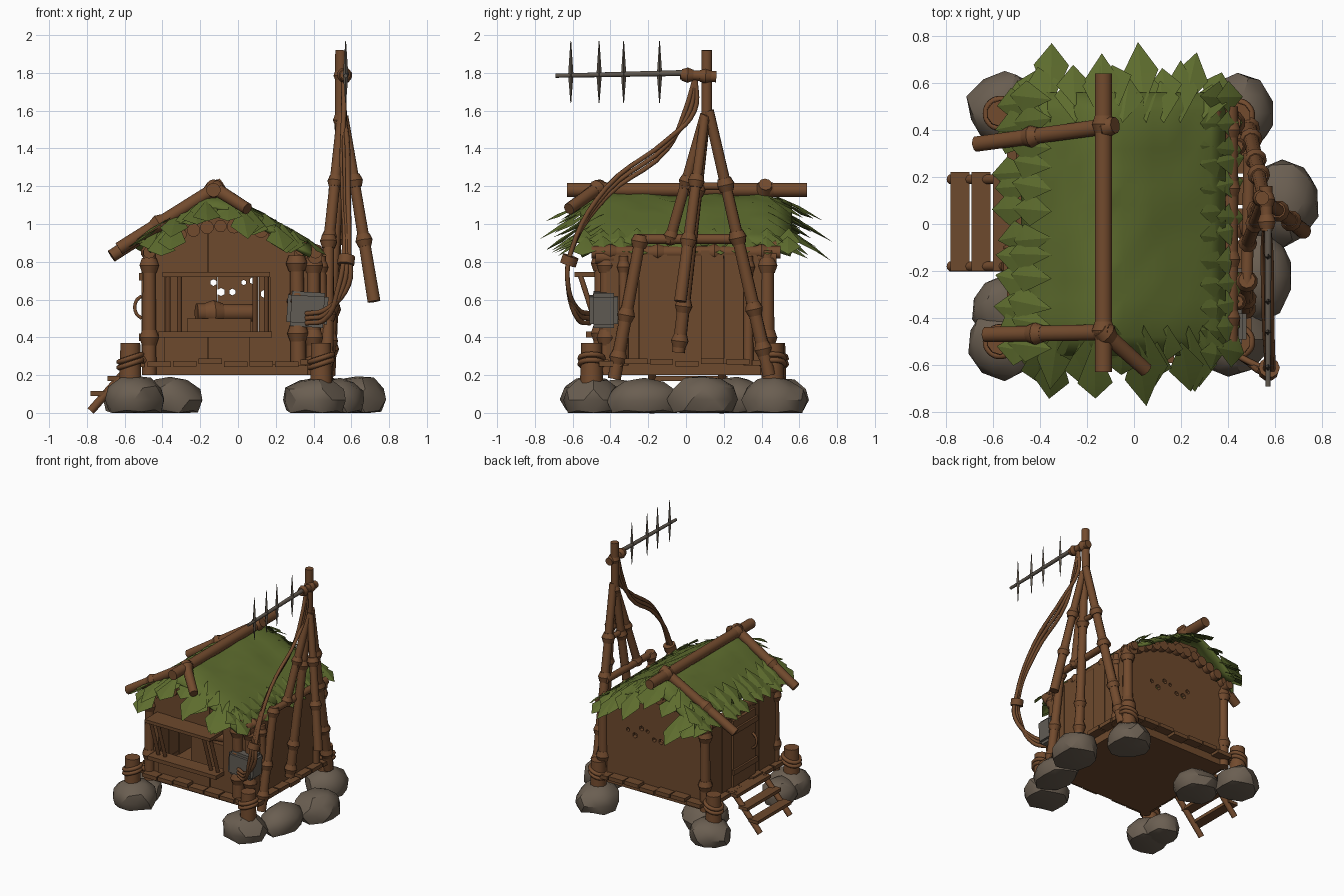
import bpy, bmesh, math, random
from mathutils import Vector, Matrix

random.seed(4)
rnd = random.uniform
if "Cube" in bpy.data.objects:
    bpy.data.objects.remove(bpy.data.objects["Cube"], do_unlink=True)


def material(name, colour):
    m = bpy.data.materials.new(name)
    m.use_nodes = True
    m.diffuse_color = (*colour, 1)
    shader = m.node_tree.nodes["Principled BSDF"]
    shader.inputs["Base Color"].default_value = (*colour, 1)
    shader.inputs["Roughness"].default_value = 0.9
    return m


WOOD = material("log brown", (0.17, 0.07, 0.027))
PLANK = material("plank brown", (0.155, 0.067, 0.026))
LEAF = material("leaf green", (0.11, 0.15, 0.027))
STONE = material("stone grey brown", (0.145, 0.113, 0.083))
METAL = material("dull metal", (0.115, 0.095, 0.074))
BOX = material("box grey", (0.12, 0.107, 0.09))


def finish(name, bm, mat, angle=50):
    mesh = bpy.data.meshes.new(name)
    bm.to_mesh(mesh)
    bm.free()
    mesh.materials.append(mat)
    if angle:
        mesh.shade_smooth()
        mesh.set_sharp_from_angle(angle=math.radians(angle))
    else:
        mesh.shade_flat()
    ob = bpy.data.objects.new(name, mesh)
    bpy.context.collection.objects.link(ob)
    return ob


def add_box(bm, lo, hi, turn=None):
    lo, hi = Vector(lo), Vector(hi)
    m = Matrix.Translation((lo + hi) / 2)
    if turn:
        m = m @ Matrix.Rotation(turn[0], 4, turn[1])
    bmesh.ops.create_cube(bm, size=1, matrix=m @ Matrix.Diagonal((*(hi - lo), 1)))


def box(name, lo, hi, mat=PLANK, turn=None, bevel=0):
    bm = bmesh.new()
    add_box(bm, lo, hi, turn)
    if bevel:
        bmesh.ops.bevel(bm, geom=bm.edges[:], offset=bevel, segments=2, affect='EDGES')
    return finish(name, bm, mat)


def add_log(bm, a, b, r, r2=None, sides=10):
    a, b = Vector(a), Vector(b)
    d = b - a
    m = Matrix.Translation((a + b) / 2) @ d.to_track_quat('Z', 'Y').to_matrix().to_4x4()
    bmesh.ops.create_cone(bm, cap_ends=True, segments=sides, radius1=r,
                          radius2=r if r2 is None else r2, depth=d.length, matrix=m)


def log(name, a, b, r, r2=None, knots=(), mat=WOOD):
    """Pole with optional swollen lashings at fractions along its length."""
    bm = bmesh.new()
    add_log(bm, a, b, r, r2)
    a, b = Vector(a), Vector(b)
    u = (b - a).normalized()
    for t in knots:
        c = a.lerp(b, t)
        add_log(bm, c - u * r, c, r, r * 1.35)
        add_log(bm, c, c + u * r, r * 1.35, r)
    return finish(name, bm, mat)


def tube(name, points, r, mat=WOOD, closed=False):
    cu = bpy.data.curves.new(name, 'CURVE')
    cu.dimensions = '3D'
    cu.bevel_depth, cu.bevel_resolution, cu.resolution_u = r, 1, 5
    sp = cu.splines.new('BEZIER')
    sp.bezier_points.add(len(points) - 1)
    sp.use_cyclic_u = closed
    for bp, p in zip(sp.bezier_points, points):
        bp.co = p
        bp.handle_left_type = bp.handle_right_type = 'AUTO'
    cu.materials.append(mat)
    ob = bpy.data.objects.new(name, cu)
    bpy.context.collection.objects.link(ob)


# Boulders with broad flat undersides
def rock(x, y, rx, ry, h):
    bm = bmesh.new()
    bmesh.ops.create_icosphere(bm, subdivisions=2, radius=1)
    for v in bm.verts:
        v.co *= rnd(0.93, 1.07)
        v.co.z = max(v.co.z, -0.55)
        v.co = Vector((x + v.co.x * rx, y + v.co.y * ry, (v.co.z + 0.55) * h / 1.55))
    bmesh.ops.dissolve_limit(bm, angle_limit=0.25, verts=bm.verts[:], edges=bm.edges[:])
    finish("boulder", bm, STONE, 30)


for spec in [(-.55, -.5, .16, .16, .2), (-.56, -.36, .13, .14, .18), (-.55, .49, .16, .16, .19),
             (-.36, .27, .17, .17, .19), (.4, -.49, .17, .16, .19), (.54, -.22, .14, .2, .18),
             (.63, .09, .16, .19, .2), (.44, .47, .16, .17, .19)]:
    rock(*spec)

# Floor and rim boards
box("floor", (-.48, -.44, .2), (.43, .44, .26))
bm = bmesh.new()
for i in range(7):
    p = -.48 + i * .135
    for s in (-1, 1):
        z = .25 + rnd(-.01, .01)
        add_box(bm, (p, s * .46 - .05, z), (p + .125, s * .46 + .05, z + .03))
        add_box(bm, (s * .48 - .06, p + .02, z), (s * .48 + .02, p + .14, z + .03))
finish("rim_boards", bm, PLANK)

# Corner footing stubs with tilted rope loops
for x, y in ((-.57, -.5), (-.57, .47), (.44, -.5), (.44, .46)):
    log("footing_stub", (x, y, .12), (x, y, .37), .062, .055)
    for z in (.26, .29):
        loop = [(x + .06 * math.cos(a), y + .06 * math.sin(a), z + .02 * math.cos(a))
                for a in (i * math.pi / 4 for i in range(8))]
        tube("footing_rope", loop, .015, closed=True)
    tube("footing_tie", [(x * .95, y * .95, .29), (x * .82, y * .86, .27)], .022)


# Roof and gable profiles
def roof_z(x):
    t = (x + .13) / .56 if x > -.13 else (-.13 - x) / .4
    return 1.16 - .29 * t ** 1.3


def arch(x):
    return .99 - .75 * (x + .06) ** 2


# Plank walls
def plank_wall(name, edges, spans, place):
    bm = bmesh.new()
    for a, b in zip(edges, edges[1:]):
        for z0, z1 in spans(a, b):
            off = rnd(-.006, .006)
            lo, hi = place(a + .0004, b - .0004, off)
            add_box(bm, (*lo, z0), (*hi, z1))
    return finish(name, bm, PLANK, 0)


def gable_spans(a, b):
    return [(.26, min(roof_z(a), roof_z(b)) - .04)]


def front_spans(a, b):
    (low, top), = gable_spans(a, b)
    if -.39 < (a + b) / 2 < .17:
        return [(low, .43), (.72, top)]
    return [(low, top)]


front_edges = [-.48, -.39, -.28, -.16, -.05, .06, .17, .3, .43]
plank_wall("front_wall", front_edges, front_spans,
           lambda a, b, o: ((a, -.435 + o), (b, -.405 + o)))
back = plank_wall("back_wall", [-.05 - e for e in reversed(front_edges)], gable_spans,
                  lambda a, b, o: ((a, .405 + o), (b, .435 + o)))
side_edges = [-.42, -.25, -.1, .08, .2, .42]
for s, name, edges in ((.425, "left_wall", side_edges),
                       (-.475, "right_wall", [-e for e in reversed(side_edges)])):
    plank_wall(name, edges, lambda a, b: [(.26, .86)],
               lambda a, b, o: ((s - .015 + o, a), (s + .015 + o, b)))

# Worn holes through the back wall
bm = bmesh.new()
for x, z, r in ((-.13, .69, .018), (-.09, .64, .022), (-.03, .64, .018), (.03, .69, .014),
                (.08, .7, .02), (.14, .63, .022), (.2, .66, .016)):
    add_log(bm, (x, .3, z), (x, .5, z), r, sides=6)
cutter = finish("hole_cutter", bm, PLANK, 0)
cutter.hide_render = True
cutter.display_type = 'WIRE'
cut = back.modifiers.new("holes", 'BOOLEAN')
cut.object, cut.operation, cut.solver = cutter, 'DIFFERENCE', 'EXACT'

# Corner posts, eave logs and the row of log ends in each gable
for x, y in ((-.47, -.43), (-.47, .43), (.4, -.42), (.42, .43)):
    log("corner_post", (x, y, .2), (x, y, .86), .04, .034, (.3, .88))
for x in (-.47, .41):
    log("eave_log", (x, -.5, .85), (x, .5, .85), .033, knots=(.1, .35, .65, .9))
for y in (-.33, .33):
    log("side_post", (.45, y, .25), (.44, y, .83), .028, .025, (.9,))
log("window_post", (.32, -.45, .25), (.31, -.45, .82), .042, .035, (.3, .6, .95))
bm = bmesh.new()
for s in (-1, 1):
    for i in range(13):
        x = -.45 + i * .0715
        add_log(bm, (x, s * .38, arch(x)), (x, s * .48, arch(x)), rnd(.033, .04))
finish("gable_log_ends", bm, WOOD)

# Window frame leaning outward, with counter
box("window_sill", (-.42, -.53, .4), (.18, -.41, .43))
box("window_head", (-.4, -.59, .72), (.17, -.42, .745))
for x in (-.37, -.31, .09, .15):
    log("window_strut", (x, -.46, .42), (x, -.56, .73), .014)
box("inner_bench", (-.27, -.2, .26), (.07, .05, .5))
log("bench_log", (-.22, -.16, .53), (.08, -.1, .53), .05, .045, (.3,))

# Door in the right wall and steps
box("door", (-.51, -.14, .28), (-.485, .14, .8))
for z in (.38, .7):
    box("door_batten", (-.525, -.15, z), (-.505, .15, z + .04))
tube("door_handle", [(-.51, -.1, .5), (-.54, -.1, .53), (-.54, -.1, .59), (-.51, -.1, .62)], .01)
for y in (-.18, .19):
    log("step_rail", (-.78, y, .01), (-.55, y, .27), .022)
for x, z in ((-.74, .09), (-.65, .17), (-.56, .25)):
    box("step_tread", (x - .04, -.2, z), (x + .04, .22, z + .025))

# Thatch roof sheet
bm = bmesh.new()
NX, NY = 14, 14
grid = []
for i in range(NX + 1):
    for j in range(NY + 1):
        x, y = -.48 + .87 * i / NX, -.56 + 1.12 * j / NY
        z = roof_z(x) - max(0, abs(y) - .45) * .5 + rnd(-.01, .01)
        grid.append(bm.verts.new((x, y, z)))
for i in range(NX):
    for j in range(NY):
        k = i * (NY + 1) + j
        bm.faces.new([grid[n] for n in (k, k + NY + 1, k + NY + 2, k + 1)])
roof = finish("thatch_sheet", bm, LEAF, 30)
thick = roof.modifiers.new("thickness", 'SOLIDIFY')
thick.thickness = .025


# Leaves along every edge, blunt or pointed
def add_leaf(bm, root, direction, length, width):
    root, d = Vector(root), Vector(direction).normalized()
    side = d.cross(Vector((0, 0, 1))).normalized()
    up = side.cross(d) * .008
    mid = root + d * length * rnd(.5, .75)
    left, right = mid - side * width / 2 - up, mid + side * width / 2 - up
    b, l, r, t = (bm.verts.new(p) for p in (root, left, right, root + d * length))
    c = bm.verts.new(mid + up)
    for f in ((b, c, l), (l, c, t), (b, r, c), (c, r, t)):
        bm.faces.new(f)


bm = bmesh.new()
for s, eave, reach, drop in ((1, .35, .12, .85), (-1, -.42, .19, .65)):
    for layer in range(2):
        for i in range(12):
            x, y = eave - s * layer * .07, -.54 + i * .098 + rnd(-.02, .02)
            add_leaf(bm, (x, y, roof_z(x) + .012), (s, rnd(-.25, .25), -drop),
                     reach + rnd(0, .04), .14)
for s in (-1, 1):
    for layer in range(2):
        for i in range(9):
            x = -.43 + i * .092 + rnd(-.025, .025)
            y = s * (.5 - layer * .07)
            spread = (x + .05) * .3 + rnd(-.2, .2)
            long = rnd(.25, .34) if i % 2 else rnd(.17, .23)
            add_leaf(bm, (x, y, roof_z(x) - .02 + layer * .03),
                     (spread, s, -rnd(.45, .75)), long, .15)
finish("thatch_leaves", bm, LEAF, 15)

# Ridge and roof poles
log("ridge_log", (-.13, -.63, 1.18), (-.13, .64, 1.18), .038, knots=(.14, .83))
log("front_roof_pole", (-.1, -.46, 1.2), (-.63, -.47, .87), .036, .034, (.05, .6))
log("back_roof_pole", (-.08, .42, 1.21), (-.67, .34, .83), .036, .034, (.06, .6))
log("short_roof_pole", (-.14, -.45, 1.2), (.05, -.62, 1.08), .036, .032, (.1,))

# Lashed mast and its legs
log("mast", (.48, -.04, .32), (.545, .1, 1.55), .035, .028, (.05, .2, .7))
log("mast_top", (.54, .11, 1.5), (.545, .11, 1.92), .028, .03, (.12, .68))
log("back_leg", (.48, .44, .2), (.55, .12, 1.6), .036, .028, (.1, .25, .52, .72))
log("front_leg", (.47, -.38, .18), (.48, -.24, .93), .035, .03, (.15, .45, .97))
log("middle_brace", (.48, -.09, .9), (.55, .1, 1.58), .03, .026, (.05, .48))
log("outer_brace", (.72, -.03, .59), (.56, .1, 1.57), .034, .024, (.33, .65))
log("cross_bar", (.48, -.27, .92), (.49, .3, .92), .026, knots=(.33,))
log("upper_bar", (.52, -.02, 1.2), (.53, .22, 1.2), .02)
log("antenna_clamp", (.56, .16, 1.78), (.565, -.03, 1.79), .03, .025, (.3, .8))

# Antenna with pointed prongs
log("antenna_bar", (.57, .02, 1.8), (.57, -.69, 1.785), .016, .011, mat=METAL)
for y in (-.61, -.46, -.33, -.14):
    bm = bmesh.new()
    for tip in (1.97, 1.64):
        add_log(bm, (.57, y, 1.79), (.57, y, tip), .014, .002, sides=4)
    finish("antenna_prong", bm, METAL)

# Equipment box and cables
box("equipment_box", (.26, -.51, .455), (.475, -.36, .64), BOX, (.06, 'Y'), .02)
for k in (-.025, 0, .025):
    tube("cable", [(.36, -.51, .5 + k), (.46, -.57, .52 + k), (.56 + k, -.625, .68),
                   (.575 + k / 2, -.61, .85), (.57 + k / 2, -.42, 1.17 + k),
                   (.565 + k / 2, -.1, 1.42 + k), (.56, .02 + k, 1.6), (.56, .05, 1.78)], .014)
log("cable_clip", (.57, -.625, .785), (.575, -.61, .83), .045)
